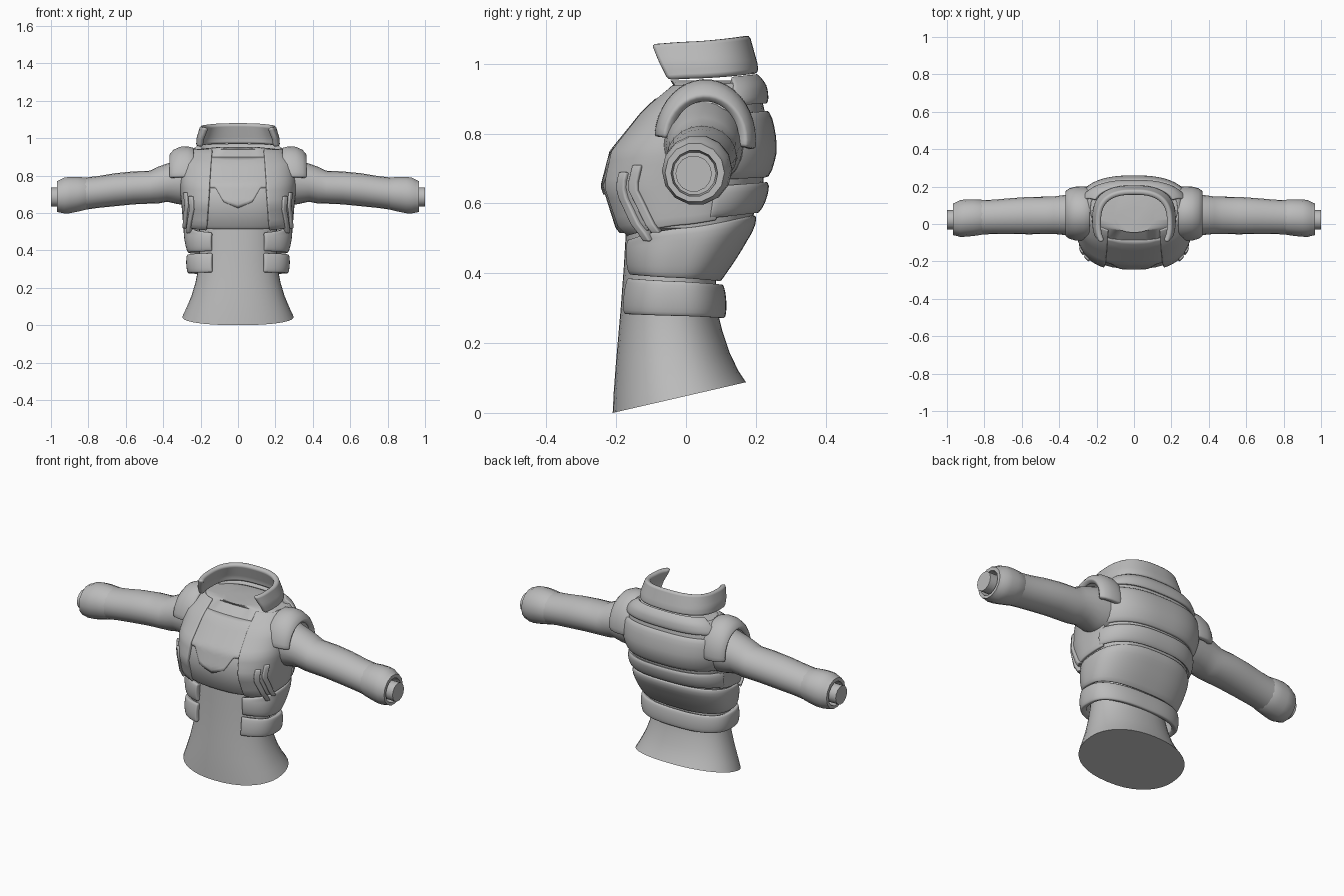
import bpy, bmesh
from math import sin, cos, pi, asin, radians

cube = bpy.data.objects.get("Cube")
if cube:
    bpy.data.objects.remove(cube, do_unlink=True)

GREY = (0.5, 0.5, 0.5, 1)
mat = bpy.data.materials.new("plain grey")
mat.use_nodes = True
mat.diffuse_color = GREY
bsdf = mat.node_tree.nodes["Principled BSDF"]
bsdf.inputs["Base Color"].default_value = GREY
bsdf.inputs["Roughness"].default_value = 0.6

SQUARE = 2.6  # how boxy the body sections are

# Body sections: height, half width, front y, back y
JACKET = [(.26, .26, -.185, .105), (.38, .265, -.172, .098), (.50, .283, -.178, .17),
          (.53, .288, -.21, .19), (.65, .295, -.248, .228), (.75, .305, -.222, .24),
          (.87, .30, -.125, .232), (.94, .24, -.045, .215), (.97, .205, -.03, .2)]
COLLAR = [(.94, .225, -.15, .21), (1.0, .222, -.165, .205), (1.09, .195, -.175, .18)]


def section(rings, z):
    """Half width, front and back of a body at a height."""
    z = min(max(z, rings[0][0]), rings[-1][0])
    for a, b in zip(rings, rings[1:]):
        if z <= b[0]:
            k = (z - a[0]) / (b[0] - a[0])
            return [p + (q - p) * k for p, q in zip(a[1:], b[1:])]


def power(c, n):
    return (1 if c >= 0 else -1) * abs(c) ** (2 / n)


def around(w, yf, yb, t, n=SQUARE):
    """Point on a rounded section; t = 0 is the front, pi the back."""
    return w * power(sin(t), n), (yf + yb) / 2 - (yb - yf) / 2 * power(cos(t), n)


def edge(rings, z, x):
    """Angle at which the section reaches a given x on the front."""
    return asin(min(1, x / section(rings, z)[0]) ** (SQUARE / 2))


def make(name, rows, closed=False, mirror=False, thick=0, bevel=0, angle=35):
    """Skin rows of points; closed rows get end caps."""
    bm = bmesh.new()
    grid = [[bm.verts.new(p) for p in row] for row in rows]
    n = len(grid[0])
    for a, b in zip(grid, grid[1:]):
        for j in range(n if closed else n - 1):
            k = (j + 1) % n
            bm.faces.new((a[j], a[k], b[k], b[j]))
    if closed:
        bm.faces.new(grid[0][::-1])
        bm.faces.new(grid[-1])
        bmesh.ops.recalc_face_normals(bm, faces=bm.faces)
    mesh = bpy.data.meshes.new(name)
    bm.to_mesh(mesh)
    bm.free()
    mesh.materials.append(mat)
    ob = bpy.data.objects.new(name, mesh)
    bpy.context.collection.objects.link(ob)
    bpy.ops.object.select_all(action='DESELECT')
    ob.select_set(True)
    bpy.context.view_layer.objects.active = ob
    bpy.ops.object.shade_smooth_by_angle(angle=radians(angle))
    if mirror:
        ob.modifiers.new("Mirror", 'MIRROR').use_clip = False
    if thick:
        s = ob.modifiers.new("Solidify", 'SOLIDIFY')
        s.thickness = thick
        s.offset = -1
    if bevel:
        b = ob.modifiers.new("Bevel", 'BEVEL')
        b.width = bevel
        b.segments = 2
        b.limit_method = 'ANGLE'
        b.angle_limit = radians(50)
    return ob


def slope(front, back):
    """Seam height that runs from the front to the back."""
    return lambda t: front + (back - front) * (1 - cos(t)) / 2


def panel(name, lo, hi, ta, tb, off=0.0, puff=0.0, rings=JACKET, nu=36, nv=8, **kw):
    """Padded panel on the body between two seams and two side edges."""
    rows = []
    for i in range(nv + 1):
        v = i / nv
        row = []
        for j in range(nu + 1):
            t = ta(v) + (tb(v) - ta(v)) * j / nu
            z = lo(t) + (hi(t) - lo(t)) * v
            o = off + puff * max(0, sin(pi * v)) ** 0.6
            w, yf, yb = section(rings, z)
            row.append((*around(w + o, yf - o, yb + o, t), z))
        rows.append(row)
    return make(name, rows, **kw)


def body(name, rings, n=SQUARE, segs=40):
    """Closed body from sections with an optional tilt toward the back."""
    rows = []
    for z, w, yf, yb, tilt in rings:
        pts = [around(w, yf, yb, 2 * pi * j / segs, n) for j in range(segs)]
        rows.append([(x, y, z + tilt * (y - yf)) for x, y in pts])
    return make(name, rows, closed=True)


# Bare waist, flaring to the slanted hip cut
body("waist", [(0, .298, -.21, .172, .23), (.06, .277, -.207, .15, .17),
               (.14, .249, -.201, .125, .1), (.22, .228, -.194, .105, .04),
               (.3, .213, -.187, .088, 0), (.42, .205, -.178, .085, 0),
               (.56, .21, -.17, .11, 0)], n=2.2)

# Fitted top under the jacket, closed by the flat neck cap
inset = .008
chest = [(z, w - inset, yf + inset, yb - inset, 0) for z, w, yf, yb in JACKET if .5 < z < .95]
body("chest", [(.515, .26, -.19, .165, 0)] + chest + [(.952, .11, -.045, .165, 0)])


# Neckline plate with a stepped V at its lower edge
def neckline(t):
    x = abs(.3 * power(sin(t), SQUARE))
    if x < .08:
        return .625 + .45 * x
    return min(.735, .661 + (x - .08) * 1.85)


panel("neckline", neckline, slope(.9, .9), lambda v: -.58, lambda v: .58,
      off=-.003, nu=40, nv=14, thick=.006)


# Jacket bands that wrap round the back and leave the front open
def wrap(name, lo, hi, x, **kw):
    ta = lambda v: edge(JACKET, lo(0) + (hi(0) - lo(0)) * v, x)
    panel(name, lo, hi, ta, lambda v: 2 * pi - ta(v), nu=72, thick=.03, bevel=.006, **kw)


wrap("hem_band", slope(.282, .27), slope(.388, .37), .135, off=.006, puff=.008)
wrap("lower_band", slope(.395, .375), slope(.495, .565), .14, off=0, puff=.01)

# Jacket fronts, from the opening to behind the armholes
BACK = 1.95
panel("jacket_front", slope(.50, .575), slope(.94, .95),
      lambda v: edge(JACKET, .5 + .44 * v, .166 - .03 * v), lambda v: BACK,
      off=.004, puff=.004, nv=16, mirror=True, thick=.025, bevel=.006)

# Padded back panels
for name, lo, hi, puff in (("back_lower", slope(.53, .572), slope(.63, .662), .011),
                           ("back_middle", slope(.65, .672), slope(.84, .868), .018),
                           ("back_yoke", slope(.87, .885), slope(.95, .972), .012)):
    panel(name, lo, hi, lambda v: BACK - .1, lambda v: 2 * pi - BACK + .1,
          off=.003, puff=puff, thick=.03, bevel=.008)

# Slanted side pads below the arms
for name, a, b, width, z0, z1 in (("side_pad_front", 1.0, .8, .14, .49, .69),
                                  ("side_pad_rear", 1.2, 1.0, .13, .515, .71)):
    start = lambda v, a=a, b=b: a + (b - a) * min(1, v * 1.6)
    panel(name, slope(z0, z0), slope(z1, z1), start,
          lambda v, s=start, w=width: s(v) + w,
          off=.018, nu=4, mirror=True, thick=.03, bevel=.007)

# Standing collar, open at the front
panel("collar", slope(.945, .972), slope(1.05, 1.083),
      lambda v: 1.2 - .2 * v, lambda v: 2 * pi - 1.2 + .2 * v,
      rings=COLLAR, nu=48, thick=.03, bevel=.012)


def tube(name, rings, segs, **kw):
    """Tube along x from (x, y, z, y radius, z radius)."""
    rows = [[(x, y + ry * cos(2 * pi * j / segs), z + rz * sin(2 * pi * j / segs))
             for j in range(segs)] for x, y, z, ry, rz in rings]
    return make(name, rows, closed=True, mirror=True, **kw)


# Sleeves
tube("sleeve", [(.22, .05, .775, .12, .135), (.32, .05, .765, .112, .118),
                (.38, .048, .762, .106, .102), (.43, .047, .748, .1, .098),
                (.47, .046, .738, .1, .088), (.56, .045, .734, .1, .088),
                (.66, .042, .724, .096, .088), (.75, .038, .712, .092, .085),
                (.82, .036, .703, .092, .086)], 20)

# Padded cuffs with a recessed opening
tube("cuff", [(.80, .036, .705, .085, .08), (.815, .036, .703, .094, .088),
              (.86, .034, .70, .098, .096), (.90, .032, .696, .1, .1),
              (.93, .029, .693, .098, .098), (.95, .027, .69, .09, .09),
              (.967, .025, .688, .085, .085), (.967, .024, .686, .067, .067),
              (.925, .024, .686, .062, .062)], 14)

# Wrists
tube("wrist", [(.9, .022, .685, .052, .052), (1, .022, .685, .052, .052)], 14)

# Shoulder caps arched over the sleeve heads
rows = []
for x, ry, rz in ((.235, .142, .168), (.27, .146, .176), (.31, .145, .174),
                  (.345, .136, .158), (.37, .118, .128)):
    arc = [radians(-8 + 184 * j / 20) for j in range(21)]
    rows.append([(x, .055 + ry * cos(a), .78 + rz * sin(a)) for a in arc])
make("shoulder_cap", rows, mirror=True, thick=.03, bevel=.008)
